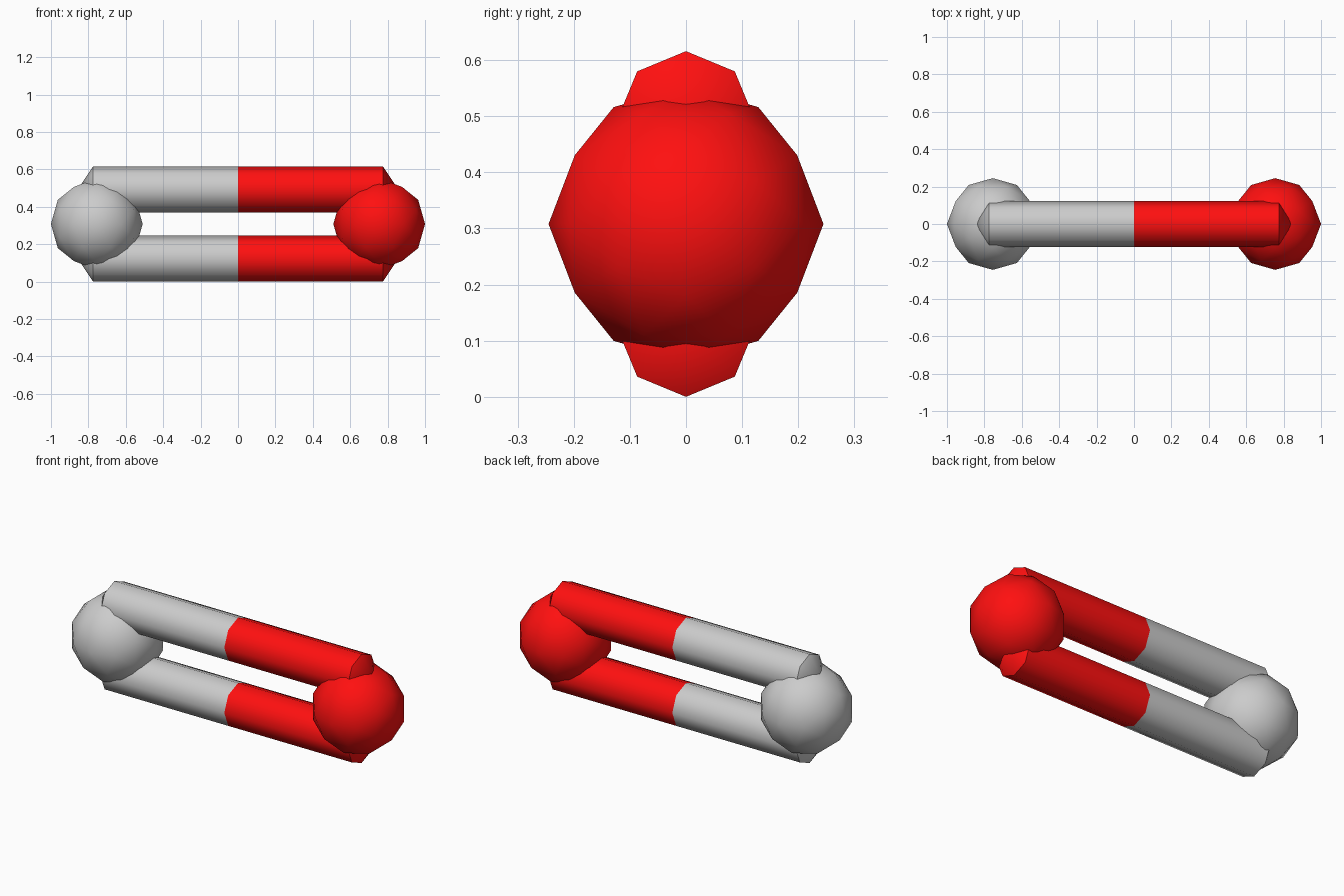
import bpy, bmesh, math
from itertools import combinations
from mathutils import Vector

if "Cube" in bpy.data.objects:
    bpy.data.objects.remove(bpy.data.objects["Cube"])

BALL_R, BALL_X, MID_Z = 0.245, 0.755, 0.308
BAR_R, BAR_X, TIP = 0.123, 0.775, 0.082

red = bpy.data.materials.new("red")
red.diffuse_color = (1.0, 0.005, 0.005, 1)
red.use_nodes = True
red.node_tree.nodes["Principled BSDF"].inputs["Base Color"].default_value = red.diffuse_color


def finish(bm, name, material):
    bmesh.ops.recalc_face_normals(bm, faces=bm.faces)
    mesh = bpy.data.meshes.new(name)
    bm.to_mesh(mesh)
    bm.free()
    ob = bpy.data.objects.new(name, mesh)
    bpy.context.collection.objects.link(ob)
    if material:
        mesh.materials.append(material)
    bpy.ops.object.select_all(action='DESELECT')
    ob.select_set(True)
    bpy.context.view_layer.objects.active = ob
    bpy.ops.object.shade_smooth_by_angle(angle=math.radians(50))


def ball(name, side, material):
    # Icosahedron corners plus rounded edge midpoints, axis aligned
    phi = (1 + 5 ** 0.5) / 2
    corners = []
    for a in (-1, 1):
        for b in (-phi, phi):
            corners += [Vector((0, a, b)), Vector((a, b, 0)), Vector((b, 0, a))]
    mids = [p + q for p, q in combinations(corners, 2) if (p - q).length < 2.1]
    centre = Vector((side * BALL_X, 0, MID_Z))
    bm = bmesh.new()
    for p in corners + mids:
        bm.verts.new(centre + p.normalized() * BALL_R)
    bmesh.ops.convex_hull(bm, input=bm.verts)
    finish(bm, name, material)


def half_bar(name, side, z, material):
    # Eight-sided tube from the middle outwards, with a pointed end
    bm = bmesh.new()
    rings = [[bm.verts.new((side * x, BAR_R * math.cos(i * math.pi / 4),
                            z + BAR_R * math.sin(i * math.pi / 4))) for i in range(8)]
             for x in (0, BAR_X)]
    tip = bm.verts.new((side * (BAR_X + TIP), 0, z))
    inner, outer = rings
    faces = []
    for i in range(8):
        j = (i + 1) % 8
        faces.append((inner[i], inner[j], outer[j], outer[i]))
        faces.append((outer[i], outer[j], tip))
    faces.append(inner)
    for f in faces:
        bm.faces.new(f)
    finish(bm, name, material)


# Grey left half and red right half
for side, label, mat in ((-1, "left", None), (1, "right", red)):
    ball(label + "_ball", side, mat)
    half_bar(label + "_lower_bar", side, BAR_R, mat)
    half_bar(label + "_upper_bar", side, 2 * MID_Z - BAR_R, mat)
